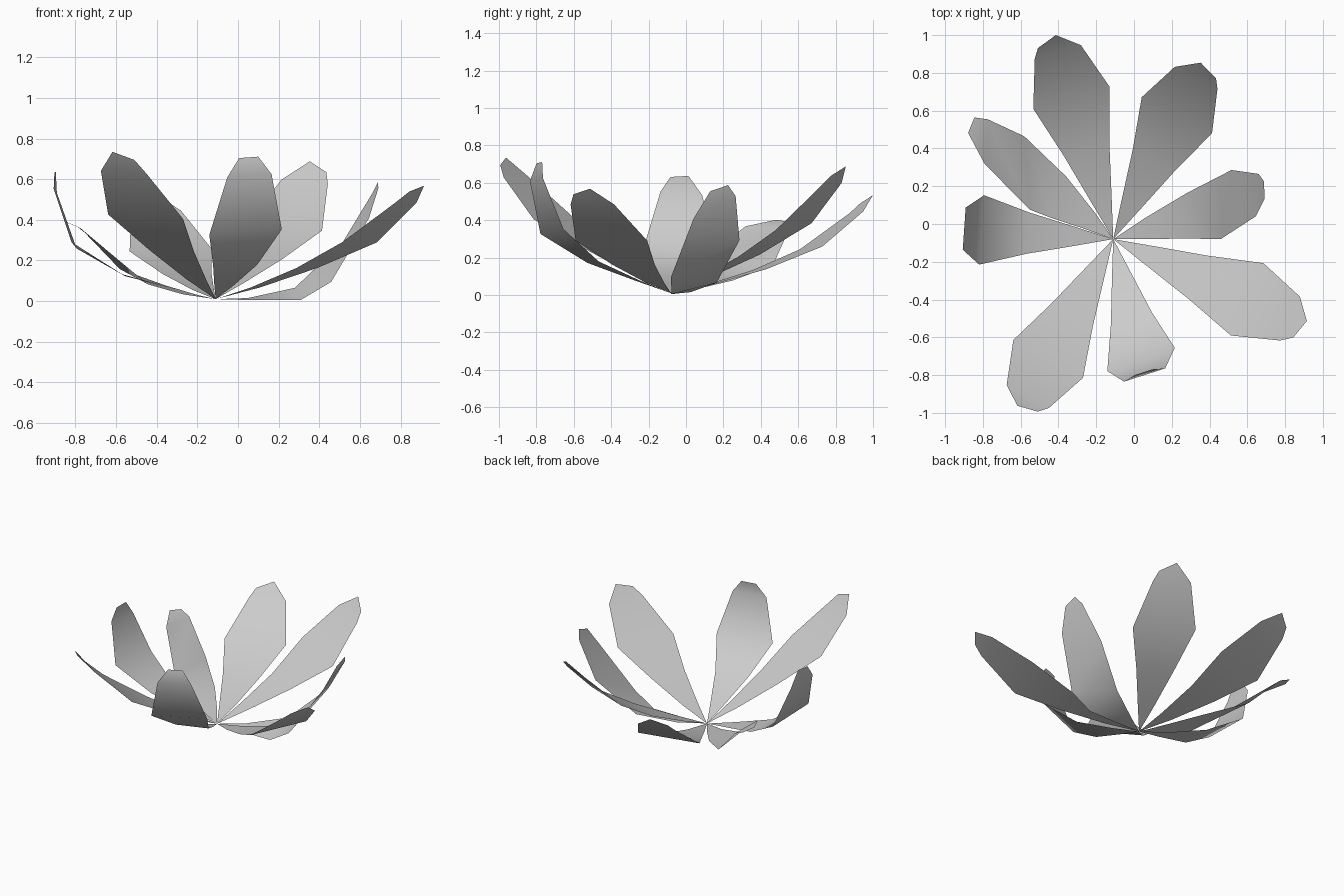
import bpy
from math import sin, cos, radians
from mathutils import Vector

if "Cube" in bpy.data.objects:
    bpy.data.objects.remove(bpy.data.objects["Cube"])

CENTRE = Vector((-0.11, -0.08, 0.01))

# Shared petal pattern: segment lengths along the spine, full width at each row,
# and how much of the yaw and roll has built up by that row
LENGTHS = (0.22, 0.29, 0.31, 0.315, 0.10)
WIDTHS = (0.11, 0.25, 0.42, 0.255, 0.11)
YAW = (0.0, 0.4, 1.0, 0.8, 0.8)
ROLL = (0.2, 0.5, 1.0, 1.0, 1.0)


def petal(name, heading, pitches, stalk=1.0, top=1.0, width=1.0,
          yaw=0.0, roll=0.0, skew=0.0):
    """Bend the shared pattern upward. stalk and top scale the lower three and
    upper two segments; skew slides the blunt tip to the left and turns it."""
    h = radians(heading)
    out = Vector((cos(h), sin(h), 0))
    spine = CENTRE.copy()
    verts = [CENTRE.copy()]
    for i, pitch in enumerate(pitches):
        p = radians(pitch)
        step = LENGTHS[i] * (stalk if i < 3 else top)
        along = out * cos(p) + Vector((0, 0, sin(p)))
        spine = spine + step * along
        a = radians(heading + 90 + yaw * YAW[i])
        r = radians(roll * ROLL[i])
        side = Vector((cos(a) * cos(r), sin(a) * cos(r), sin(r)))
        half = side * WIDTHS[i] * width / 2
        mid = spine
        if i == 4:
            mid = spine + side * skew
            half = half - along * skew * 0.7
        verts += [mid + half, mid - half]

    # Triangle at the pointed base, then quads up to the blunt tip
    faces = [(0, 2, 1)]
    for i in range(len(pitches) - 1):
        k = 1 + 2 * i
        faces.append((k, k + 1, k + 3, k + 2))
    mesh = bpy.data.meshes.new(name)
    mesh.from_pydata(verts, [], faces)
    mesh.shade_smooth()
    obj = bpy.data.objects.new(name, mesh)
    bpy.context.collection.objects.link(obj)
    return obj


# Long, gently bent petals
petal("petal_back_left", 106.5, (12, 16, 22, 37, 46), roll=-2, skew=0.04)
petal("petal_back_right", 62.8, (22, 24, 30, 45, 50), roll=5, skew=-0.04)
petal("petal_front_right", -24.2, (15, 19, 24, 38, 44), stalk=1.01, skew=-0.03)
petal("petal_front_left", 241.5, (26, 29, 32, 44, 55), stalk=1.01, roll=-3, skew=0.03)

# Shorter petals that curl upright
petal("petal_front", -77, (20, 22, 36, 73, 100), 0.9, 0.92, 0.9,
      yaw=6, roll=4, skew=0.0)
petal("petal_left", 176, (14, 15, 31, 71, 90), 0.92, 0.9, 0.88, roll=5, skew=0.01)

# Twisted petals
petal("petal_right", 17, (0, 6, 38, 58, 68), 0.83, 1.03, yaw=-26, roll=28, skew=0.015)
petal("petal_left_back", 142.5, (8, 13, 22, 36, 18), 0.73, 1.07, 0.93, yaw=42, roll=2,
      skew=-0.025)
